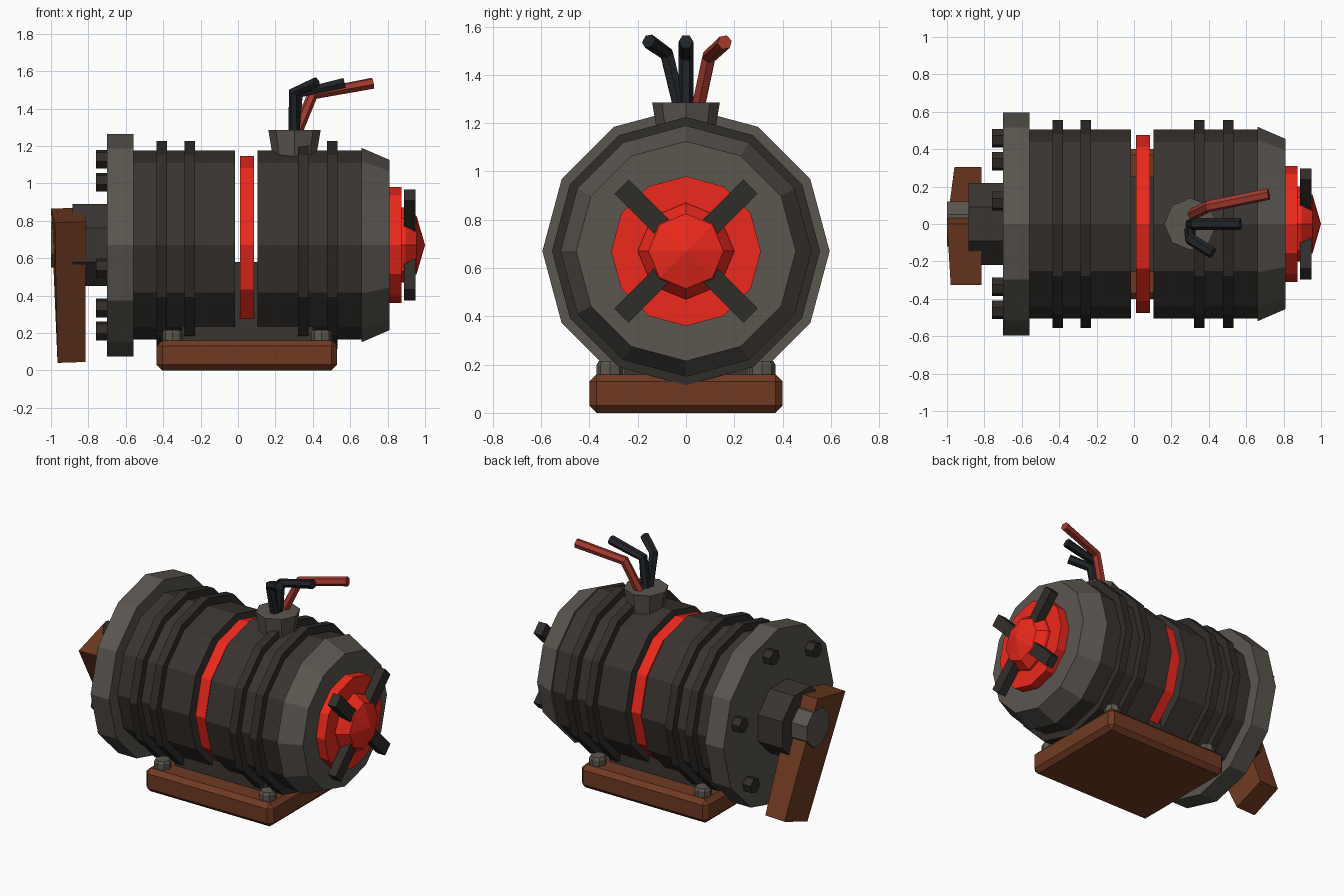
import bpy, bmesh
from math import pi, cos, sin, radians
from mathutils import Matrix, Vector

if "Cube" in bpy.data.objects:
    bpy.data.objects.remove(bpy.data.objects["Cube"])

AXIS_Z = 0.67


def material(name, rgb):
    m = bpy.data.materials.new(name)
    m.diffuse_color = (*rgb, 1)
    m.use_nodes = True
    m.node_tree.nodes["Principled BSDF"].inputs["Base Color"].default_value = m.diffuse_color
    return m


DARK = material("dark_casing", (0.042, 0.035, 0.031))
RIB = material("dark_rib", (0.030, 0.026, 0.023))
GREY = material("worn_grey", (0.105, 0.092, 0.078))
RUST = material("rust", (0.16, 0.042, 0.016))
RED = material("bright_red", (0.85, 0.022, 0.012))
WIRE_RED = material("red_insulation", (0.36, 0.04, 0.026))
WIRE_BLACK = material("black_insulation", (0.015, 0.018, 0.021))


def finish(name, bm, mat):
    bmesh.ops.remove_doubles(bm, verts=bm.verts, dist=1e-5)
    bmesh.ops.recalc_face_normals(bm, faces=bm.faces)
    me = bpy.data.meshes.new(name)
    bm.to_mesh(me)
    bm.free()
    me.materials.append(mat)
    ob = bpy.data.objects.new(name, me)
    bpy.context.collection.objects.link(ob)
    return ob


def loft(name, rings, mat):
    """Skin a list of equal-length point loops and close both ends."""
    bm = bmesh.new()
    loops = [[bm.verts.new(p) for p in ring] for ring in rings]
    n = len(loops[0])
    for a, b in zip(loops, loops[1:]):
        for i in range(n):
            j = (i + 1) % n
            bm.faces.new((a[i], a[j], b[j], b[i]))
    bm.faces.new(loops[0])
    bm.faces.new(loops[-1])
    return finish(name, bm, mat)


def turned(name, profile, mat, sides=12, phase=0.0, y=0.0, z=AXIS_Z):
    """Turn an (x, radius) profile around an axis parallel to x."""
    rings = [[(x, y + r * cos(2 * pi * i / sides + phase),
               z + r * sin(2 * pi * i / sides + phase)) for i in range(sides)]
             for x, r in profile]
    return loft(name, rings, mat)


def upright(name, profile, mat, sides, x, y):
    """Turn a (z, radius) profile around a vertical axis."""
    rings = [[(x + r * cos(2 * pi * i / sides), y + r * sin(2 * pi * i / sides), z)
              for i in range(sides)] for z, r in profile]
    return loft(name, rings, mat)


def box(name, size, matrix, mat):
    bm = bmesh.new()
    bmesh.ops.create_cube(bm, size=1, matrix=matrix @ Matrix.Diagonal((*size, 1)))
    return finish(name, bm, mat)


def wire(name, points, mat, radius=0.031):
    cu = bpy.data.curves.new(name, 'CURVE')
    cu.dimensions = '3D'
    cu.bevel_depth = radius
    cu.bevel_resolution = 1
    cu.use_fill_caps = True
    sp = cu.splines.new('POLY')
    sp.points.add(len(points) - 1)
    for p, co in zip(sp.points, points):
        p.co = (*co, 1)
        p.radius = 1
    sp.use_smooth = False
    cu.materials.append(mat)
    ob = bpy.data.objects.new(name, cu)
    bpy.context.collection.objects.link(ob)


# Casing: rear flange, two drum halves with a red band in the gap, front bell
turned("rear_flange", [(-0.70, 0.595), (-0.56, 0.595)], GREY)
turned("rear_drum", [(-0.58, 0.505), (-0.015, 0.505)], DARK)
turned("front_drum", [(0.105, 0.505), (0.68, 0.505)], DARK)
turned("red_band", [(0.01, 0.475), (0.085, 0.475)], RED)
turned("front_bell", [(0.66, 0.52), (0.81, 0.455)], GREY)

# Cooling ribs
for i, x in enumerate((-0.407, -0.257, 0.348, 0.503)):
    turned(f"rib_{i}", [(x - 0.028, 0.555), (x + 0.028, 0.555)], RIB)

# Red nose: disc, pointed cap and four clamps
turned("nose_disc", [(0.80, 0.31), (0.875, 0.31)], RED)
turned("nose_cap", [(0.87, 0.20), (0.895, 0.20), (0.955, 0.155), (1.0, 0.0)], RED, 8)
for i in range(4):
    turn = Matrix.Rotation(radians(45 + 90 * i), 4, 'X')
    box(f"nose_clamp_{i}", (0.06, 0.258, 0.083),
        Matrix.Translation((0.918, 0, AXIS_Z)) @ turn @ Matrix.Translation((0, 0.249, 0)), RIB)

# Flange bolts, six around the rear
for i in range(6):
    a = radians(15 + 60 * i)
    turned(f"flange_bolt_{i}", [(-0.76, 0.052), (-0.69, 0.052)], RIB, 6, a,
           0.475 * cos(a), AXIS_Z + 0.475 * sin(a))

# Rear hub, nut and tapered crank arm
turned("rear_hub", [(-0.885, 0.238), (-0.69, 0.238)], DARK, 8, pi / 8)
turned("hub_nut", [(-1.0, 0.13), (-0.87, 0.13)], GREY, 8, pi / 8)
arm = [(0.0, 0.865), (-0.325, 0.79), (0.065, 0.04), (0.305, 0.13)]
outer = [(x, y, z) for x, (y, z) in zip((-1.0, -0.98, -0.965, -0.96), arm)]
inner = [(-0.815, y, z + 0.005) for y, z in arm]
loft("crank_arm", [outer, inner], RUST)

# Base plate, saddle and hold-down bolts
base = box("base_plate", (0.965, 0.80, 0.16), Matrix.Translation((0.0475, 0, 0.08)), RUST)
bevel = base.modifiers.new("chamfer", 'BEVEL')
bevel.width = 0.03
bevel.segments = 1
box("saddle", (0.70, 0.51, 0.44), Matrix.Translation((0.05, 0, 0.36)), DARK)
for x in (-0.35, 0.447):
    for y in (-0.315, 0.315):
        upright(f"base_bolt_{x}_{y}", [(0.15, 0.055), (0.20, 0.055), (0.215, 0.046)], GREY, 8, x, y)

# Terminal collar and wires
upright("wire_collar", [(1.12, 0.112), (1.285, 0.14)], GREY, 8, 0.302, 0)
wire("side_black_wire", [(0.30, -0.02, 1.24), (0.30, -0.08, 1.487), (0.42, -0.155, 1.54)], WIRE_BLACK)
wire("middle_black_wire", [(0.30, 0, 1.24), (0.325, 0, 1.48), (0.57, 0, 1.537)], WIRE_BLACK)
wire("red_wire", [(0.30, 0.045, 1.24), (0.40, 0.095, 1.475), (0.72, 0.16, 1.535)], WIRE_RED)
